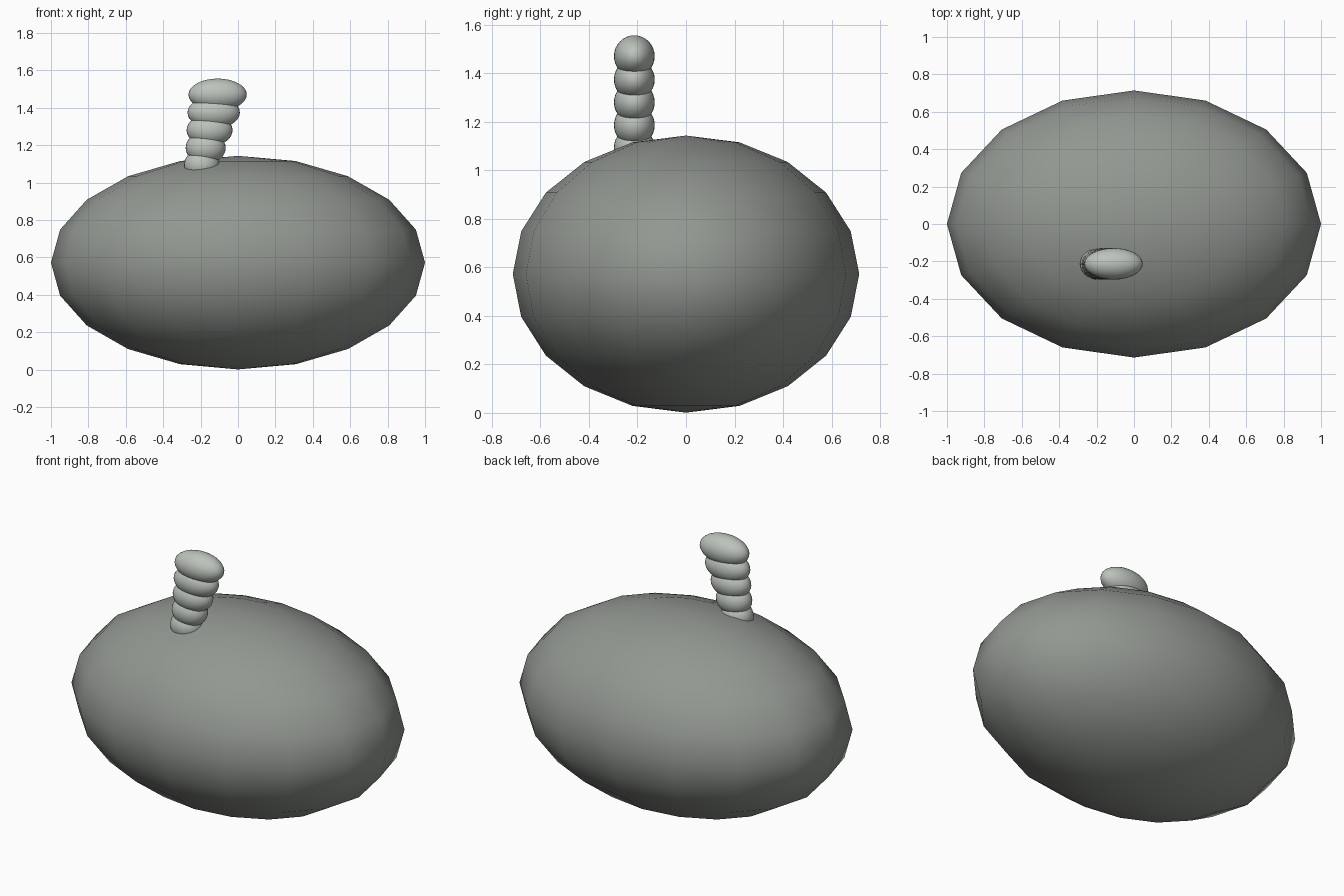
import bpy

if "Cube" in bpy.data.objects:
    bpy.data.objects.remove(bpy.data.objects["Cube"])


def paint(name, color):
    mat = bpy.data.materials.new(name)
    mat.diffuse_color = (*color, 1)
    mat.use_nodes = True
    mat.node_tree.nodes["Principled BSDF"].inputs["Base Color"].default_value = mat.diffuse_color
    return mat


def ellipsoid(name, center, radii, segments, rings, mat):
    bpy.ops.mesh.primitive_uv_sphere_add(segments=segments, ring_count=rings, radius=1, location=center)
    ob = bpy.context.object
    ob.name = name
    ob.scale = radii
    bpy.ops.object.transform_apply(location=False, rotation=False, scale=True)
    bpy.ops.object.shade_smooth()
    ob.data.materials.append(mat)
    return ob


dark = paint("dark_grey_green", (0.29, 0.31, 0.285))
light = paint("light_grey_green", (0.50, 0.54, 0.50))

# Coarse, smooth-shaded egg-shaped body
ellipsoid("body", (0, 0, 0.572), (1.0, 0.714, 0.571), 16, 10, dark)

# Leaning stalk of stacked beads, widening towards the top: (x, z, x radius)
beads = [(-0.193, 1.093, 0.095), (-0.173, 1.186, 0.107), (-0.152, 1.280, 0.123),
         (-0.130, 1.374, 0.140), (-0.109, 1.470, 0.156)]
for i, (x, z, rx) in enumerate(beads):
    ellipsoid(f"stalk_bead_{i + 1}", (x, -0.213, z), (rx, 0.084, 0.086), 32, 16, light)
